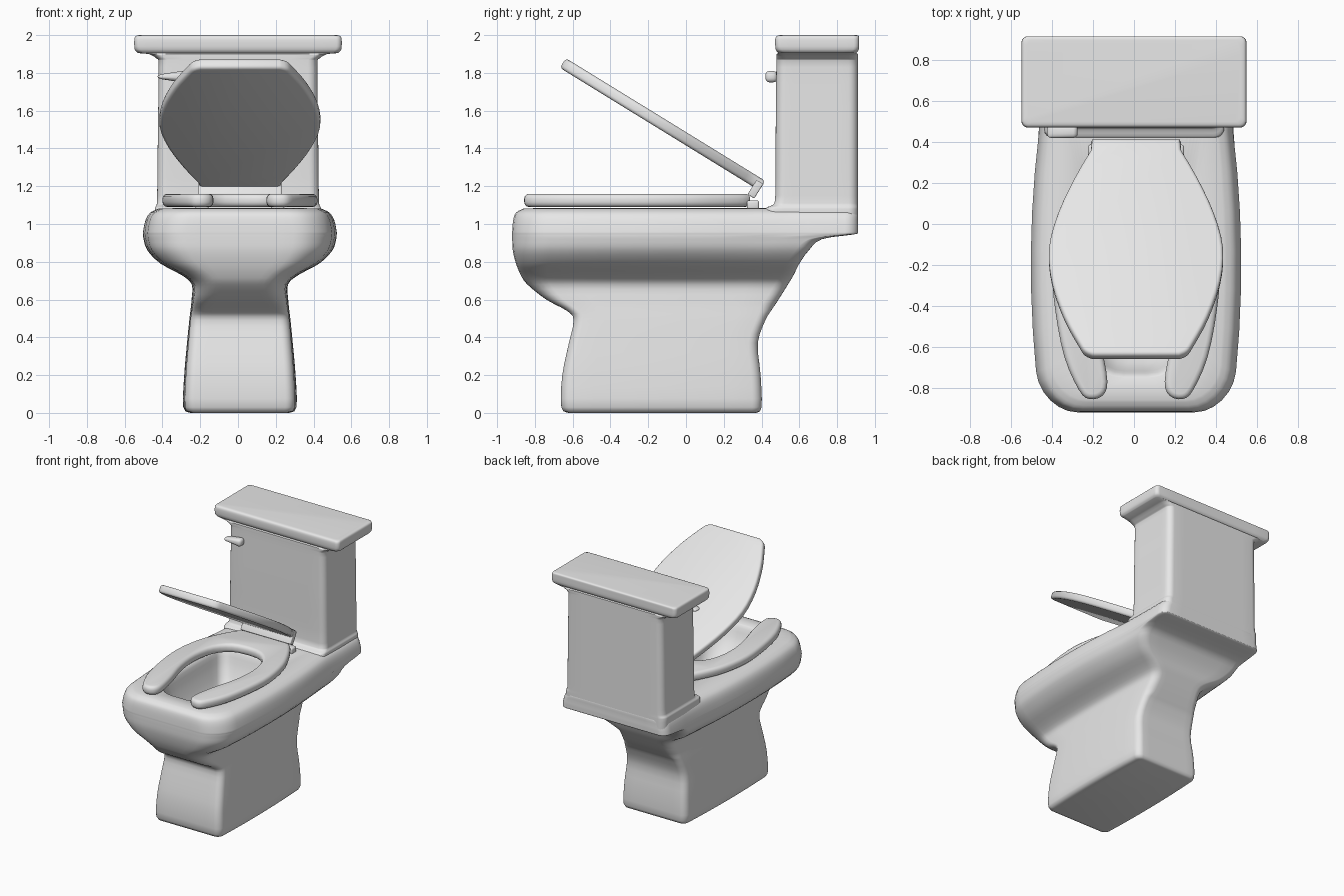
import bpy, bmesh, math
from mathutils import Matrix, Vector

if "Cube" in bpy.data.objects:
    bpy.data.objects.remove(bpy.data.objects["Cube"])

CX = 0.01  # the ceramic sits a touch off centre

ceramic = bpy.data.materials.new("light_grey_ceramic")
ceramic.use_nodes = True
grey = (0.8, 0.8, 0.8, 1)
ceramic.diffuse_color = grey
ceramic.node_tree.nodes["Principled BSDF"].inputs["Base Color"].default_value = grey


def finish(name, bm, angle=40):
    """Turn a bmesh into a smooth shaded object."""
    bmesh.ops.recalc_face_normals(bm, faces=bm.faces)
    mesh = bpy.data.meshes.new(name)
    bm.to_mesh(mesh)
    bm.free()
    mesh.materials.append(ceramic)
    obj = bpy.data.objects.new(name, mesh)
    bpy.context.collection.objects.link(obj)
    bpy.ops.object.select_all(action='DESELECT')
    obj.select_set(True)
    bpy.context.view_layer.objects.active = obj
    bpy.ops.object.shade_smooth_by_angle(angle=math.radians(angle))
    return obj


def spline(points, steps=3):
    """Smooth curve through tuples of any length."""
    pts = [Vector(p) for p in points]
    out = []
    for i in range(len(pts) - 1):
        a, b = pts[max(i - 1, 0)], pts[i]
        c, d = pts[i + 1], pts[min(i + 2, len(pts) - 1)]
        for k in range(steps):
            t = k / steps
            out.append(0.5 * (2 * b + (c - a) * t + (2 * a - 5 * b + 4 * c - d) * t ** 2
                              + (3 * b - a - 3 * c + d) * t ** 3))
    return out + [pts[-1]]


def ring(z, y0, y1, half, radius, back_radius, bulge, cx):
    """Rounded rectangle whose sides bow outwards."""
    rb = min(radius, back_radius)
    corners = [(half - radius, y0 + radius, radius), (half - rb, y1 - rb, rb),
               (rb - half, y1 - rb, rb), (radius - half, y0 + radius, radius)]
    arcs = []
    for q, (x, y, r) in enumerate(corners):
        angles = [math.radians(90 * (q - 1 + k / 6)) for k in range(7)]
        arcs.append([Vector((x + r * math.cos(a), y + r * math.sin(a), z)) for a in angles])
    pts = []
    for q, arc in enumerate(arcs):
        nxt = arcs[(q + 1) % 4][0]
        pts += arc + [arc[-1].lerp(nxt, k / 8) for k in range(1, 8)]
    for p in pts:
        p.x = cx + p.x * (1 - bulge * min(((p.y + 0.2) / 0.7) ** 2, 1))
    return pts


def loft(name, sections, back_radius, bulge=0, cx=CX):
    bm = bmesh.new()
    rings = [[bm.verts.new(p) for p in ring(*s, back_radius, bulge, cx)] for s in sections]
    n = len(rings[0])
    for lo, hi in zip(rings, rings[1:]):
        for i in range(n):
            j = (i + 1) % n
            bm.faces.new((lo[i], lo[j], hi[j], hi[i]))
    bm.faces.new(rings[0])
    bm.faces.new(rings[-1])
    return finish(name, bm, 60)


def slab(name, half_outline, z0, z1, bevel):
    """Mirrored outline, extruded upwards with rounded rims."""
    pts = [tuple(p) for p in half_outline]
    mirrored = [(-x, y) for x, y in reversed(pts) if x > 0.001]
    bm = bmesh.new()
    base = bm.faces.new([bm.verts.new((x, y, z0)) for x, y in pts + mirrored])
    top = bmesh.ops.extrude_face_region(bm, geom=[base], use_keep_orig=True)
    verts = [g for g in top["geom"] if isinstance(g, bmesh.types.BMVert)]
    bmesh.ops.translate(bm, verts=verts, vec=(0, 0, z1 - z0))
    bmesh.ops.recalc_face_normals(bm, faces=bm.faces)
    rims = [e for e in bm.edges if abs(e.verts[0].co.z - e.verts[1].co.z) < 0.001]
    bmesh.ops.bevel(bm, geom=rims, offset=bevel, segments=3, profile=0.5,
                    affect='EDGES', clamp_overlap=False)
    return finish(name, bm)


def rounded_box(name, centre, size, bevel):
    bm = bmesh.new()
    bmesh.ops.create_cube(bm, size=1)
    bmesh.ops.scale(bm, verts=bm.verts, vec=size)
    bmesh.ops.bevel(bm, geom=bm.edges[:], offset=bevel, segments=3, profile=0.5, affect='EDGES')
    bmesh.ops.translate(bm, verts=bm.verts, vec=centre)
    return finish(name, bm)


# Pedestal and bowl: height, front, back, half width, corner radius
outside = spline([
    (0, -0.62, 0.37, 0.26, 0.03), (0.03, -0.66, 0.4, 0.3, 0.05),
    (0.2, -0.655, 0.395, 0.295, 0.05), (0.37, -0.62, 0.38, 0.28, 0.05),
    (0.49, -0.595, 0.42, 0.268, 0.05), (0.54, -0.63, 0.45, 0.262, 0.06),
    (0.6, -0.74, 0.49, 0.256, 0.09), (0.68, -0.84, 0.54, 0.255, 0.12),
    (0.73, -0.875, 0.57, 0.31, 0.14), (0.79, -0.9, 0.6, 0.42, 0.17),
    (0.86, -0.917, 0.65, 0.49, 0.19), (0.92, -0.92, 0.72, 0.51, 0.2),
    (0.945, -0.92, 0.89, 0.513, 0.2), (0.96, -0.92, 0.91, 0.513, 0.2),
    (1.02, -0.915, 0.91, 0.5, 0.2), (1.06, -0.9, 0.91, 0.475, 0.19),
    (1.082, -0.86, 0.9, 0.43, 0.17)])
inside = spline([
    (1.085, -0.75, 0.16, 0.27, 0.2), (1.06, -0.73, 0.14, 0.25, 0.19),
    (0.95, -0.68, 0.1, 0.22, 0.17), (0.82, -0.55, 0.02, 0.16, 0.13),
    (0.78, -0.4, -0.1, 0.08, 0.07)])
loft("pedestal_and_bowl", outside + inside, 0.07, bulge=0.09)

# Tank flaring sideways into its cover
tank = spline([
    (1.0, 0.42, 0.91, 0.44, 0.05), (1.08, 0.42, 0.91, 0.44, 0.05),
    (1.1, 0.455, 0.91, 0.432, 0.05), (1.15, 0.473, 0.91, 0.428, 0.05),
    (1.5, 0.475, 0.91, 0.424, 0.05), (1.83, 0.478, 0.91, 0.42, 0.05),
    (1.875, 0.478, 0.91, 0.43, 0.05), (1.9, 0.478, 0.91, 0.47, 0.05)])
cover = spline([
    (1.905, 0.49, 0.9, 0.53, 0.04), (1.925, 0.475, 0.915, 0.547, 0.03),
    (1.975, 0.472, 0.917, 0.549, 0.03), (1.995, 0.48, 0.915, 0.542, 0.03),
    (2.0, 0.5, 0.9, 0.52, 0.03)])
loft("tank_and_cover", tank + cover, 0.05, cx=0)

# Open-fronted seat
seat_outer = spline([(0.2, 0.34), (0.24, 0.3), (0.31, 0.18), (0.375, 0.02), (0.41, -0.2),
                     (0.395, -0.42), (0.35, -0.65), (0.28, -0.81), (0.23, -0.855),
                     (0.165, -0.84), (0.14, -0.77), (0.17, -0.6), (0.225, -0.4),
                     (0.245, -0.2), (0.21, -0.02), (0.12, 0.08), (0, 0.1)])
seat = slab("seat", [(0, 0.34)] + seat_outer, 1.09, 1.16, 0.026)
seat.location.x = CX

# Half-raised lid with a lip at its hinge end
tilt = Matrix.Translation((CX, 0.42, 1.228)) @ Matrix.Rotation(math.radians(-31.6), 4, 'X')
lid_edge = spline([(0.22, -0.06), (0.3, -0.22), (0.38, -0.42), (0.425, -0.62), (0.41, -0.82),
                   (0.35, -1.02), (0.28, -1.17), (0.25, -1.22), (0.21, -1.24)])
lid = slab("lid", [(0, 0), (0.215, 0)] + lid_edge + [(0, -1.24)], -0.06, 0, 0.018)
lip = rounded_box("lid_lip", (0, -0.022, -0.065), (0.44, 0.042, 0.09), 0.006)
for part in (lid, lip):
    part.matrix_world = tilt

# Hinge mounts behind the seat
for side, name in ((-1, "right_hinge"), (1, "left_hinge")):
    rounded_box(name, (CX + side * 0.2, 0.355, 1.1), (0.07, 0.065, 0.05), 0.012)

# Flush handle, tapering to its outer end
handle = rounded_box("flush_handle", (-0.35, 0.452, 1.775), (0.15, 0.064, 0.06), 0.022)
for v in handle.data.vertices:
    squeeze = 0.3 + 0.7 * min((v.co.x + 0.425) / 0.1, 1)
    v.co.z = 1.78 + (v.co.z - 1.775) * squeeze
